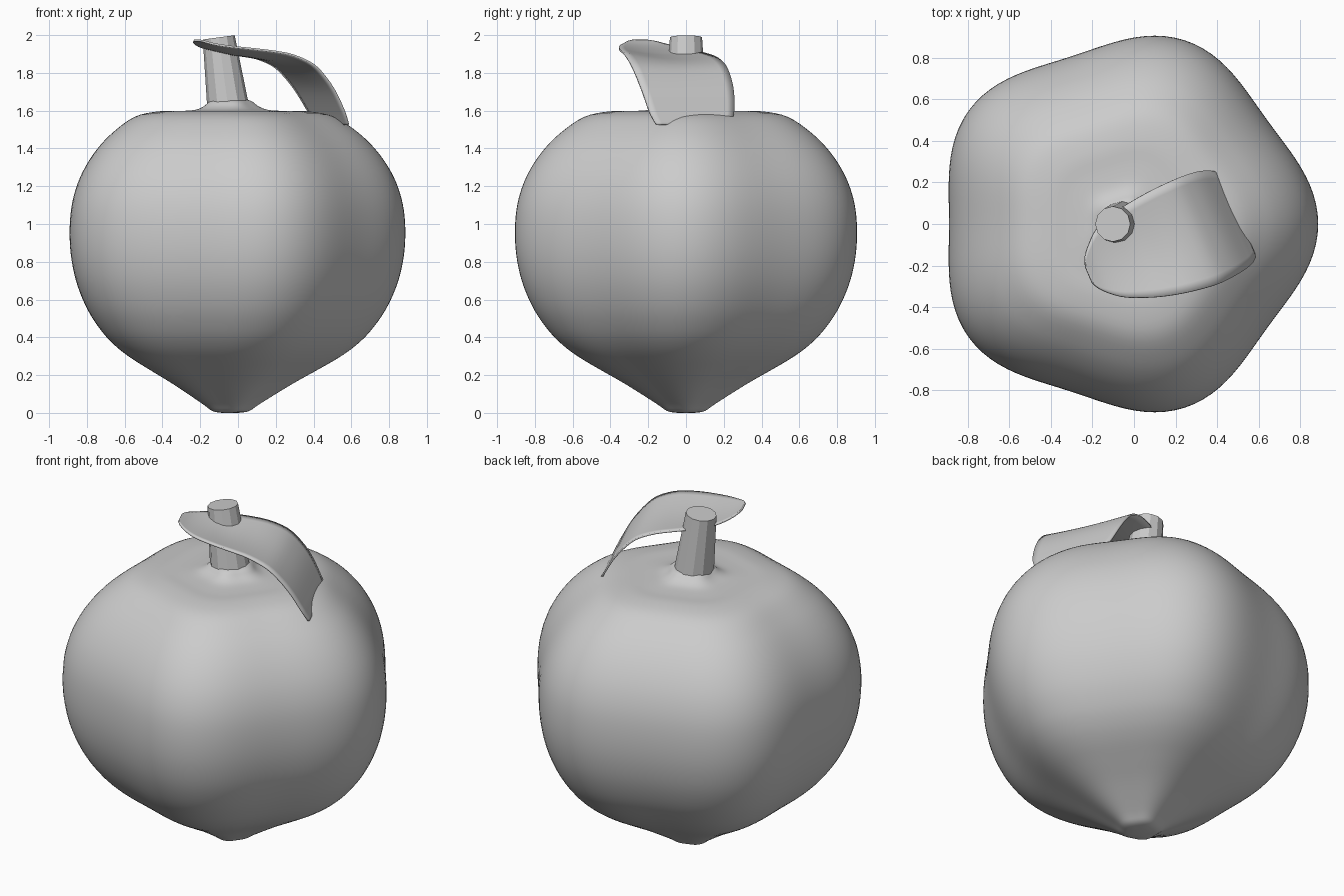
import bpy, bmesh, math
from mathutils import Vector

if "Cube" in bpy.data.objects:
    bpy.data.objects.remove(bpy.data.objects["Cube"])

CX = -0.043  # fruit axis


def make_object(name, bm, angle=None):
    bmesh.ops.recalc_face_normals(bm, faces=bm.faces)
    me = bpy.data.meshes.new(name)
    bm.to_mesh(me)
    bm.free()
    ob = bpy.data.objects.new(name, me)
    bpy.context.collection.objects.link(ob)
    if angle is not None:
        bpy.ops.object.select_all(action='DESELECT')
        ob.select_set(True)
        bpy.context.view_layer.objects.active = ob
        bpy.ops.object.shade_smooth_by_angle(angle=math.radians(angle))
    return ob


def smooth_path(pts, steps):
    """Catmull-Rom interpolation through the points."""
    p = [Vector(q) for q in pts]
    p = [2 * p[0] - p[1]] + p + [2 * p[-1] - p[-2]]
    out = []
    for a, b, c, d in zip(p, p[1:], p[2:], p[3:]):
        for i in range(steps):
            t = i / steps
            out.append(0.5 * (2 * b + (c - a) * t + (2 * a - 5 * b + 4 * c - d) * t * t
                              + (3 * b - a - 3 * c + d) * t ** 3))
    return out + [p[-2]]


# Fruit body: revolved profile (radius fraction, height) with five soft lobes
profile = [(0.05, 0), (0.11, 0.01), (0.175, 0.05), (0.35, 0.15), (0.5, 0.228),
           (0.62, 0.292), (0.715, 0.355), (0.8, 0.432), (0.885, 0.542), (0.95, 0.672),
           (0.987, 0.805), (1.0, 0.94), (0.991, 1.075), (0.96, 1.19), (0.907, 1.295),
           (0.83, 1.395), (0.73, 1.485), (0.595, 1.567), (0.45, 1.596), (0.32, 1.598),
           (0.22, 1.604), (0.165, 1.622), (0.12, 1.652), (0.06, 1.66)]
N = 120
bm = bmesh.new()
rings = []
for f, z in smooth_path(profile, 4):
    ring = []
    for k in range(N):
        a = math.tau * k / N
        r = f * (0.888 + 0.041 * math.cos(5 * a))
        ring.append(bm.verts.new((CX + r * math.cos(a), r * math.sin(a), z)))
    rings.append(ring)
for lo, hi in zip(rings, rings[1:]):
    for k in range(N):
        j = (k + 1) % N
        bm.faces.new((lo[k], lo[j], hi[j], hi[k]))
bm.faces.new(rings[0])
bm.faces.new(rings[-1])
make_object("fruit_body", bm, 60)

# Stem: tapered faceted post leaning to the left
bottom, top = Vector((-0.05, 0, 1.6)), Vector((-0.102, 0, 1.988))
axis = top - bottom
bm = bmesh.new()
bmesh.ops.create_cone(bm, cap_ends=True, segments=12, radius1=0.112, radius2=0.085,
                      depth=axis.length)
bmesh.ops.rotate(bm, verts=bm.verts, matrix=axis.to_track_quat('Z', 'Y').to_matrix())
bmesh.ops.translate(bm, verts=bm.verts, vec=(bottom + top) / 2)
make_object("stem", bm)

# Leaf: rows of (distance along, back edge, front edge, height), drooping over the shoulder
rows = [(-0.296, 0.10, 0.18, 1.972), (-0.28, 0.055, 0.215, 1.965), (-0.24, 0.006, 0.26, 1.95),
        (-0.17, -0.052, 0.312, 1.935), (-0.05, -0.09, 0.362, 1.918), (0.05, -0.107, 0.391, 1.905),
        (0.15, -0.117, 0.411, 1.885), (0.255, -0.121, 0.424, 1.84), (0.33, -0.119, 0.421, 1.77),
        (0.39, -0.11, 0.413, 1.69), (0.44, -0.09, 0.4, 1.6), (0.46, -0.073, 0.388, 1.56),
        (0.477, -0.045, 0.372, 1.525)]
along, across = Vector((0.92, 0.39)), Vector((0.39, -0.92))
M = 12
bm = bmesh.new()
grid = []
for u, v0, v1, z in smooth_path(rows, 3):
    fade = max(0, min(1, (u + 0.3) * 4, (0.36 - u) * 4))
    line = []
    for i in range(M + 1):
        t = i / M
        p = along * u + across * (v0 + (v1 - v0) * t)
        sag = 0.022 * math.sin(math.pi * t) * fade
        line.append(bm.verts.new((p.x, p.y, z - sag + 0.015 * (t - 0.5) * fade)))
    grid.append(line)
for a, b in zip(grid, grid[1:]):
    for i in range(M):
        bm.faces.new((a[i], a[i + 1], b[i + 1], b[i]))
leaf = make_object("leaf", bm, 40)
solid = leaf.modifiers.new("thickness", 'SOLIDIFY')
solid.thickness = 0.01
solid.offset = 0
